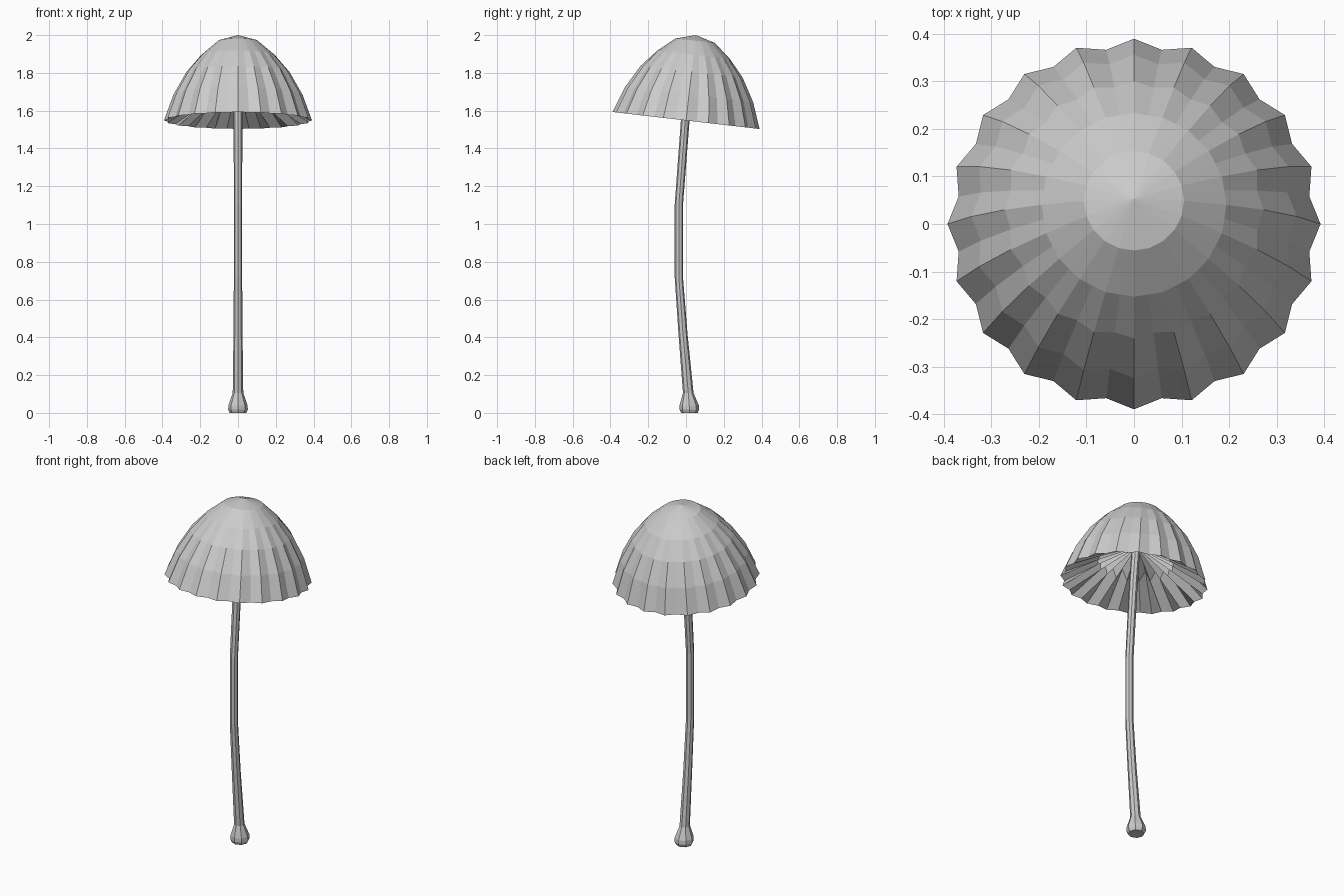
import bpy, bmesh
from math import sin, cos, pi, radians
from mathutils import Matrix

if "Cube" in bpy.data.objects:
    bpy.data.objects.remove(bpy.data.objects["Cube"])


def loft(name, rings, start=None, end=None):
    """Skin a list of point rings; start/end close with a tip point or, if None, an n-gon."""
    bm = bmesh.new()
    loops = [[bm.verts.new(p) for p in ring] for ring in rings]
    n = len(loops[0])
    for a, b in zip(loops, loops[1:]):
        for i in range(n):
            j = (i + 1) % n
            bm.faces.new((a[i], a[j], b[j], b[i]))
    for loop, tip in ((loops[0], start), (loops[-1], end)):
        if tip is None:
            bm.faces.new(loop)
        else:
            v = bm.verts.new(tip)
            for i in range(n):
                bm.faces.new((loop[i], loop[(i + 1) % n], v))
    bmesh.ops.recalc_face_normals(bm, faces=bm.faces[:])
    mesh = bpy.data.meshes.new(name)
    bm.to_mesh(mesh)
    bm.free()
    obj = bpy.data.objects.new(name, mesh)
    bpy.context.collection.objects.link(obj)
    return obj


def pleated_ring(r_ridge, r_valley, h_ridge, h_valley, pleats=20):
    """Ring alternating between ridge and valley points."""
    pts = []
    for i in range(pleats * 2):
        a = pi * i / pleats
        r, h = (r_valley, h_valley) if i % 2 else (r_ridge, h_ridge)
        pts.append((r * cos(a), r * sin(a), h))
    return pts


# Cap: round crown turning into pleats, then gills running back up to the stem
cap_profile = [
    (0.105, 0.104, 0.425, 0.425),
    (0.194, 0.192, 0.350, 0.350),
    (0.272, 0.262, 0.260, 0.256),
    (0.342, 0.326, 0.137, 0.137),
    (0.392, 0.373, 0.000, 0.000),
    (0.200, 0.200, 0.160, 0.100),
    (0.025, 0.025, 0.235, 0.195),
]
cap = loft("cap", [pleated_ring(*p) for p in cap_profile],
           start=(0, 0, 0.455), end=(0, 0, 0.22))
cap.data.transform(Matrix.Translation((0, 0, 1.548)) @ Matrix.Rotation(radians(-6.6), 4, 'X'))

# Stem: gently bowed, with a small bulb at the foot (y, z, radius)
stem_path = [
    (0.018, 0.000, 0.044), (0.018, 0.018, 0.052), (0.017, 0.040, 0.051),
    (0.012, 0.105, 0.028), (-0.016, 0.420, 0.024), (-0.038, 0.720, 0.022),
    (-0.038, 1.100, 0.022), (-0.004, 1.550, 0.023), (0.017, 1.760, 0.023),
]
SIDES = 8
loft("stem", [[(r * cos(2 * pi * i / SIDES), y + r * sin(2 * pi * i / SIDES), z)
               for i in range(SIDES)] for y, z, r in stem_path])
